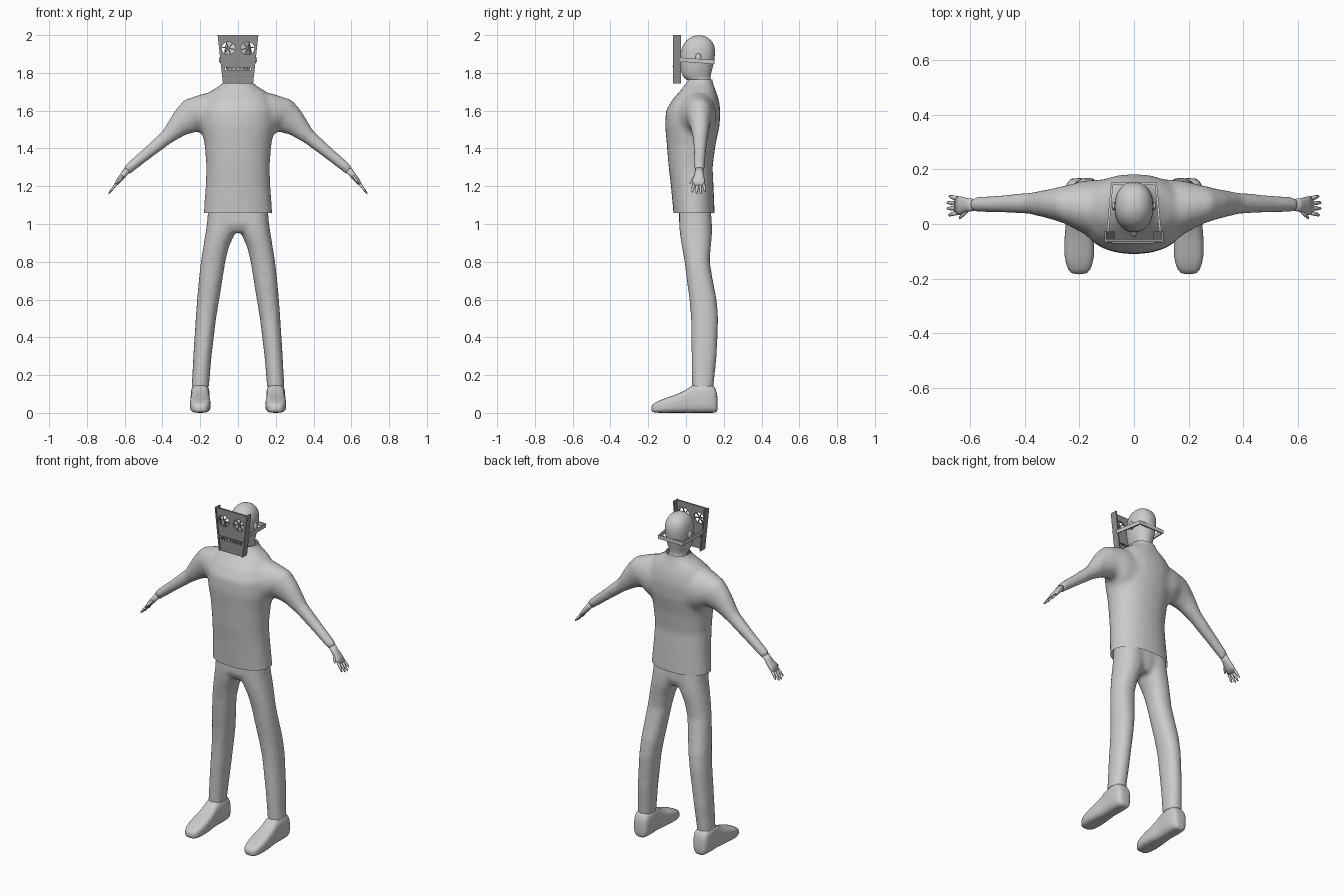
import bpy, bmesh, math
from mathutils import Vector as V

if "Cube" in bpy.data.objects:
    bpy.data.objects.remove(bpy.data.objects["Cube"])


def material(name, g):
    m = bpy.data.materials.new(name)
    m.diffuse_color = (g, g, g, 1)
    m.use_nodes = True
    m.node_tree.nodes["Principled BSDF"].inputs["Base Color"].default_value = m.diffuse_color
    return m


GREY = material("light grey", 0.6)
DARK = material("dark grey", 0.28)


def ring(c, u, v, p=2.0, n=24):
    """Superellipse cross-section around c with half axes u and v."""
    pts = []
    for i in range(n):
        t = 2 * math.pi * i / n
        a, b = math.cos(t), math.sin(t)
        pts.append(V(c) + V(u) * math.copysign(abs(a) ** (2 / p), a)
                   + V(v) * math.copysign(abs(b) ** (2 / p), b))
    return pts


def level(z, x0, x1, y0, y1, p=2.2):
    """Horizontal cross-section filling the given x and y range."""
    return ring(((x0 + x1) / 2, (y0 + y1) / 2, z), ((x1 - x0) / 2, 0, 0), (0, (y1 - y0) / 2, 0), p)


def loft(bm, rings):
    rows = [[bm.verts.new(p) for p in r] for r in rings]
    n = len(rows[0])
    for a, b in zip(rows, rows[1:]):
        for i in range(n):
            bm.faces.new((a[i], a[(i + 1) % n], b[(i + 1) % n], b[i]))
    bm.faces.new(rows[0][::-1])
    bm.faces.new(rows[-1])


def bar(bm, a, b, w, up, h):
    """Rectangular bar from a to b, h thick along up and w across."""
    a, b, up = V(a), V(b), V(up)
    side = (b - a).cross(up).normalized() * w / 2
    up = up.normalized() * h / 2
    loft(bm, [[e + side + up, e - side + up, e - side - up, e + side - up] for e in (a, b)])


def prism(bm, outline, y0, y1):
    loft(bm, [[V((x, y, z)) for x, z in outline] for y in (y0, y1)])


def finish(name, bm, mat, smooth=True, subsurf=0):
    bmesh.ops.recalc_face_normals(bm, faces=bm.faces)
    me = bpy.data.meshes.new(name)
    bm.to_mesh(me)
    bm.free()
    me.materials.append(mat)
    ob = bpy.data.objects.new(name, me)
    bpy.context.collection.objects.link(ob)
    for f in me.polygons:
        f.use_smooth = smooth
    if subsurf:
        m = ob.modifiers.new("round", 'SUBSURF')
        m.levels = m.render_levels = subsurf
    return ob


def blend(ob, cuts, voxel=0.011, steps=12):
    """Fuse overlapping lofts into one soft skin, then trim open ends at the cut planes."""
    m = ob.modifiers.new("fuse", 'REMESH')
    m.mode, m.voxel_size = 'VOXEL', voxel
    m = ob.modifiers.new("soften", 'SMOOTH')
    m.factor, m.iterations = 0.5, steps
    dg = bpy.context.evaluated_depsgraph_get()
    me = bpy.data.meshes.new_from_object(ob.evaluated_get(dg))
    ob.modifiers.clear()
    bm = bmesh.new()
    bm.from_mesh(me)
    for co, no in cuts:
        bmesh.ops.bisect_plane(bm, geom=bm.verts[:] + bm.edges[:] + bm.faces[:],
                               plane_co=co, plane_no=no, clear_outer=True)
    for f in bm.faces:
        f.smooth = True
        f.material_index = 0
    bm.to_mesh(me)
    bm.free()
    me.materials.clear()
    me.materials.append(GREY)
    ob.data = me


# Shirt: torso and both sleeves
bm = bmesh.new()
torso = [(.98, .185, -.065, .15), (1.06, .182, -.067, .152), (1.2, .172, -.08, .146),
         (1.3, .168, -.092, .141), (1.42, .177, -.102, .157), (1.52, .197, -.111, .178),
         (1.6, .2, -.107, .183), (1.66, .18, -.072, .174), (1.70, .15, -.035, .16),
         (1.735, .095, -.008, .147), (1.76, .068, .012, .14), (1.82, .062, .02, .137)]
loft(bm, [level(z, -w, w, a, b) for z, w, a, b in torso])
# each sleeve section: top x, z, bottom x, z, front y, back y
sleeve = [(.08, 1.70, .08, 1.42, -.05, .165), (.18, 1.692, .17, 1.45, -.04, .16),
          (.285, 1.658, .208, 1.49, 0, .142), (.335, 1.6, .275, 1.472, .018, .128),
          (.40, 1.492, .355, 1.427, .035, .116), (.50, 1.4, .465, 1.345, .041, .107),
          (.608, 1.304, .577, 1.26, .044, .098)]
for s in (-1, 1):
    loft(bm, [ring((s * (tx + bx) / 2, (a + b) / 2, (tz + bz) / 2),
                   (s * (tx - bx) / 2, 0, (tz - bz) / 2), (0, (b - a) / 2, 0))
              for tx, tz, bx, bz, a, b in sleeve])
blend(finish("shirt", bm, GREY), [((0, 0, 1.058), (0, 0, -1)), ((0, 0, 1.765), (0, 0, 1))])

# Trousers: hips and both legs
bm = bmesh.new()
loft(bm, [level(z, -w, w, a, b) for z, w, a, b in
          [(1.14, .155, -.035, .13), (1.0, .155, -.037, .133), (.955, .09, -.015, .115)]])
leg = [(1.1, 0, .157, -.037, .13), (1.0, 0, .165, -.037, .138), (.94, .02, .174, -.032, .138),
       (.88, .048, .184, -.022, .132), (.8, .067, .197, -.008, .126), (.7, .083, .208, .004, .143),
       (.6, .099, .217, .018, .163), (.5, .116, .224, .026, .171), (.3, .14, .237, .029, .163),
       (.1, .157, .247, .033, .142)]
for s in (-1, 1):
    loft(bm, [level(z, s * a, s * b, c, d) for z, a, b, c, d in leg])
blend(finish("trousers", bm, GREY), [((0, 0, .14), (0, 0, -1))], steps=8)

# Shoes: sections from toe to heel with half width, bottom and top
shoe = [(-.184, .02, .01, .035), (-.172, .042, 0, .052), (-.12, .056, 0, .075),
        (-.06, .055, 0, .094), (0, .05, 0, .12), (.033, .046, 0, .15), (.08, .052, 0, .157),
        (.135, .05, 0, .153), (.158, .042, 0, .135), (.168, .026, .012, .08)]
for s, side in ((-1, "left"), (1, "right")):
    bm = bmesh.new()
    loft(bm, [ring((s * .2, y, (a + b) / 2), (w, 0, 0), (0, 0, (b - a) / 2), 3.2)
              for y, w, a, b in shoe])
    finish("shoe_" + side, bm, GREY, subsurf=1)

    # Hand: palm, four fingers and a thumb
    bm = bmesh.new()
    flat = V((.81 * s, 0, .58))
    palm = [((.585, .07, 1.288), .019, .022), ((.605, .069, 1.262), .016, .024),
            ((.63, .067, 1.232), .014, .033), ((.652, .067, 1.203), .007, .034)]
    loft(bm, [ring((s * x, y, z), flat * t, (0, w, 0), 2.3, 12) for (x, y, z), t, w in palm])
    digits = [((.645, .042, 1.212), (.678, .032, 1.168)), ((.647, .059, 1.21), (.684, .056, 1.16)),
              ((.647, .076, 1.21), (.684, .078, 1.16)), ((.645, .093, 1.212), (.676, .101, 1.17)),
              ((.612, .05, 1.252), (.638, .02, 1.215))]
    for a, b in digits:
        a, b = V(a), V(b)
        a.x *= s
        b.x *= s
        across = (b - a).cross(flat).normalized()
        loft(bm, [ring(a.lerp(b, t), flat * r * .8, across * r, 2, 8)
                  for t, r in ((0, .009), (.6, .0075), (.92, .005), (1, .002))])
    finish("hand_" + side, bm, GREY)

# Head with neck, ears and nose
bm = bmesh.new()
head = [(1.72, .05, .03, .137), (1.758, .05, .025, .133), (1.768, .046, -.012, .128),
        (1.80, .06, -.026, .134), (1.85, .068, -.032, .148), (1.9, .073, -.03, .156),
        (1.945, .07, -.02, .153), (1.975, .056, .002, .133), (1.993, .034, .03, .107),
        (1.999, .012, .055, .082)]
loft(bm, [level(z, -w, w, a, b) for z, w, a, b in head])
for s in (-1, 1):
    loft(bm, [ring((s * x, .065, 1.878), (0, .018 * k, 0), (0, 0, .03 * k), 2, 12)
              for x, k in ((.06, .7), (.074, 1), (.082, .7))])
loft(bm, [ring((0, y, z), (w, 0, 0), (0, 0, h), 2, 10)
          for y, z, w, h in ((-.01, 1.87, .016, .028), (-.04, 1.86, .011, .014), (-.048, 1.858, .006, .006))])
finish("head", bm, GREY, subsurf=1)

# Mask: tapered plate with eye and mouth openings
bm = bmesh.new()
prism(bm, [(-.108, 2), (.108, 2), (.08, 1.745), (-.08, 1.745)], -.065, -.054)
plate = finish("mask_plate", bm, DARK, False)
bm = bmesh.new()
for s in (-1, 1):
    loft(bm, [ring((s * .051, y, 1.93), (.036, 0, 0), (0, 0, .034), 2, 16) for y in (-.09, -.04)])
bar(bm, (-.07, -.065, 1.822), (.07, -.065, 1.822), .05, (0, 0, 1), .014)
cutter = finish("mask_cutter", bm, DARK, False)
cutter.hide_render = True
cutter.hide_viewport = True
cut = plate.modifiers.new("openings", 'BOOLEAN')
cut.operation, cut.object, cut.solver = 'DIFFERENCE', cutter, 'EXACT'

# Mask rims, eye spokes and teeth
bm = bmesh.new()
for s in (-1, 1):
    prism(bm, [(s * .108, 2), (s * .08, 1.745), (s * .072, 1.745), (s * .1, 2)], -.07, -.027)
    for deg in (10, 70, 130):
        d = V((math.cos(math.radians(deg * s)), 0, math.sin(math.radians(deg * s)))) * .036
        c = V((s * .051, -.06, 1.93))
        bar(bm, c - d, c + d, .005, (0, 1, 0), .006)
for i in range(6):
    x = -.055 + i * .022
    z = 1.826 if i % 2 else 1.819
    bar(bm, (x - .005, -.06, z), (x + .005, -.06, z), .01, (0, 0, 1), .009)
bar(bm, (-.08, -.066, 1.833), (.075, -.066, 1.833), .01, (0, 0, 1), .006)
finish("mask_rims_and_teeth", bm, DARK, False)

# Strap running around the head
bm = bmesh.new()
for s in (-1, 1):
    bar(bm, (s * .096, -.03, 1.87), (s * .08, .148, 1.858), .008, (0, 0, 1), .022)
bar(bm, (-.084, .147, 1.858), (.084, .147, 1.858), .008, (0, 0, 1), .022)
finish("mask_strap", bm, GREY, False)
